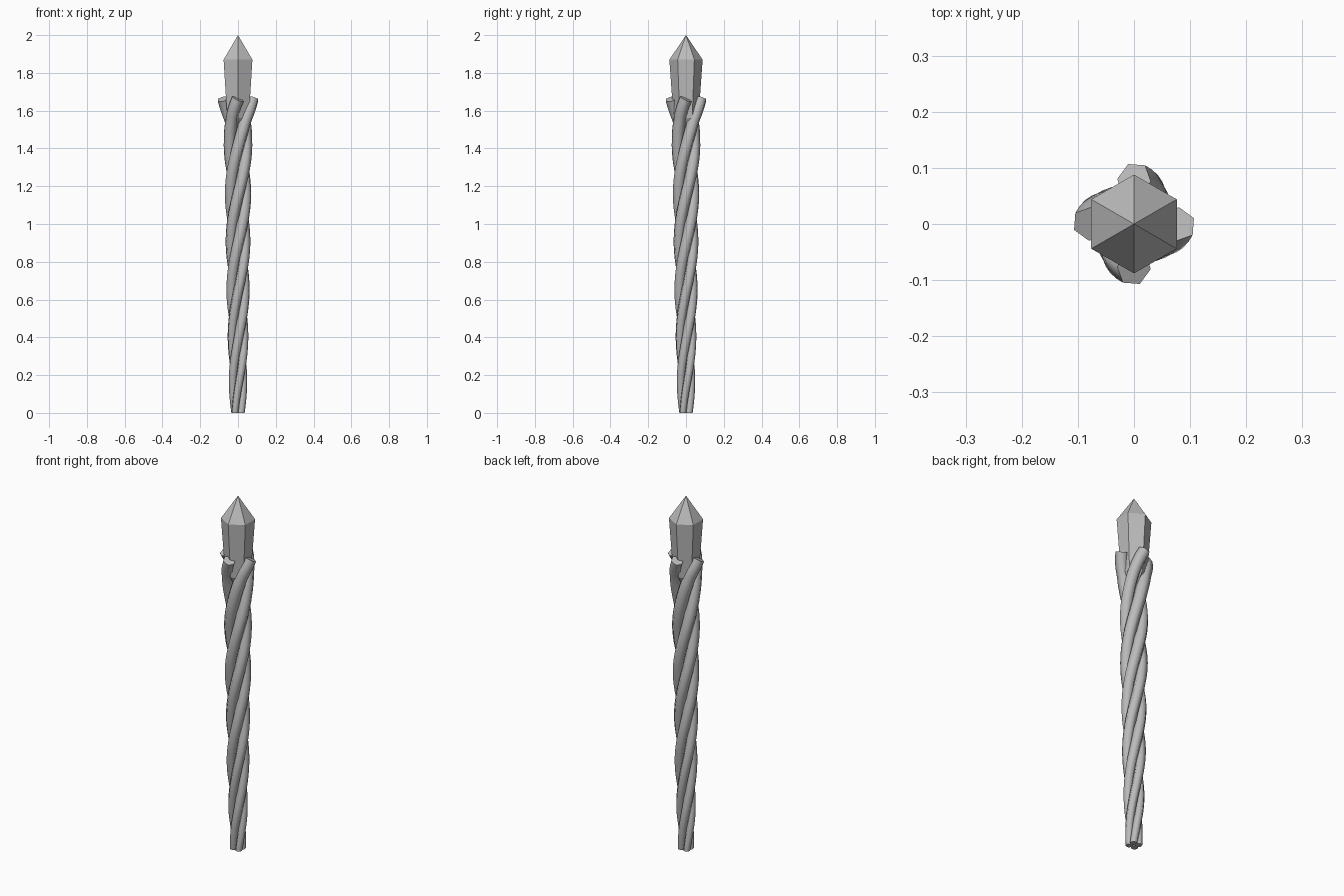
import bpy, bmesh, math
from mathutils import Vector

cube = bpy.data.objects.get("Cube")
if cube:
    bpy.data.objects.remove(cube, do_unlink=True)

grey = bpy.data.materials.new("plain grey")
grey.use_nodes = True
grey.diffuse_color = (0.5, 0.5, 0.5, 1)
grey.node_tree.nodes["Principled BSDF"].inputs["Base Color"].default_value = (0.5, 0.5, 0.5, 1)

TOP = 1.662
TWIST = math.radians(585)
# height, distance from the axis, strand thickness
PROFILE = [(0.0, 0.023, 0.019), (0.2, 0.029, 0.0225), (0.6, 0.034, 0.027),
           (0.9, 0.037, 0.0295), (1.2, 0.040, 0.0315), (1.45, 0.044, 0.033),
           (1.55, 0.052, 0.033), (TOP, 0.078, 0.033)]


def sample(z):
    """Interpolate axis distance and thickness at a height."""
    for (z0, d0, r0), (z1, d1, r1) in zip(PROFILE, PROFILE[1:]):
        if z <= z1:
            t = (z - z0) / (z1 - z0)
            return d0 + t * (d1 - d0), r0 + t * (r1 - r0)
    return PROFILE[-1][1:]


def make_strand(index, steps=60):
    """Six-sided tube along a tapering helix with a flared top end."""
    curve = bpy.data.curves.new("strand_path", "CURVE")
    curve.dimensions = "3D"
    curve.bevel_depth = 1
    curve.bevel_resolution = 1
    curve.use_fill_caps = True
    spline = curve.splines.new("POLY")
    spline.points.add(steps)
    for i, point in enumerate(spline.points):
        z = TOP * i / steps
        dist, radius = sample(z)
        angle = TWIST * (z / TOP - 1) + index * math.pi / 2
        point.co = (dist * math.cos(angle), dist * math.sin(angle), z, 1)
        point.radius = radius
    strand = bpy.data.objects.new(f"twisted_strand_{index + 1}", curve)
    bpy.context.collection.objects.link(strand)
    select(strand)
    bpy.ops.object.convert(target="MESH")
    strand = bpy.context.object
    # Trim the lower end level with the ground
    for v in strand.data.vertices:
        v.co.z = 0 if v.co.z < 0.012 else v.co.z
    strand.data.materials.clear()
    strand.data.materials.append(grey)
    bpy.ops.object.shade_smooth_by_angle(angle=math.radians(75))


def select(obj):
    bpy.ops.object.select_all(action="DESELECT")
    obj.select_set(True)
    bpy.context.view_layer.objects.active = obj


def make_crystal():
    """Six-sided crystal held by the strand tips."""
    bm = bmesh.new()
    rings = []
    for z, radius in [(1.56, 0.066), (1.87, 0.088)]:
        rings.append([bm.verts.new((radius * math.sin(k * math.pi / 3),
                                    radius * math.cos(k * math.pi / 3), z)) for k in range(6)])
    tail = bm.verts.new(Vector((0, 0, 1.45)))
    tip = bm.verts.new(Vector((0, 0, 2)))
    low, high = rings
    for k in range(6):
        n = (k + 1) % 6
        bm.faces.new((low[k], low[n], high[n], high[k]))
        bm.faces.new((high[k], high[n], tip))
        bm.faces.new((low[n], low[k], tail))
    bmesh.ops.recalc_face_normals(bm, faces=bm.faces)
    mesh = bpy.data.meshes.new("crystal")
    bm.to_mesh(mesh)
    bm.free()
    mesh.materials.append(grey)
    bpy.context.collection.objects.link(bpy.data.objects.new("crystal", mesh))


for n in range(4):
    make_strand(n)
make_crystal()
